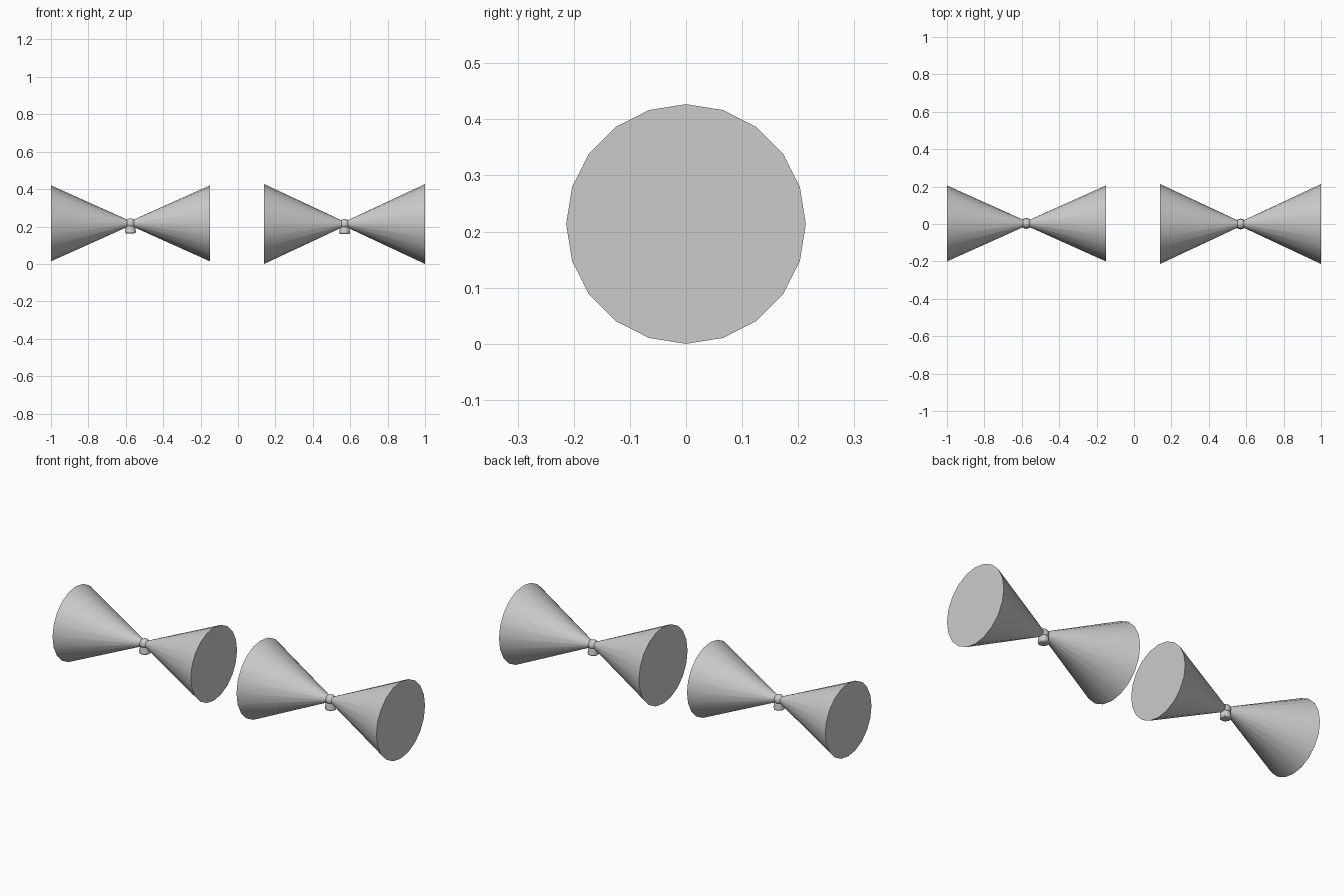
import bpy, math
from mathutils import Matrix

if "Cube" in bpy.data.objects:
    bpy.data.objects.remove(bpy.data.objects["Cube"])

grey = bpy.data.materials.new("light_grey")
grey.diffuse_color = (0.6, 0.6, 0.6, 1)
grey.use_nodes = True
grey.node_tree.nodes["Principled BSDF"].inputs["Base Color"].default_value = grey.diffuse_color


def finish(name, angle=40):
    ob = bpy.context.object
    ob.name = name
    ob.data.materials.append(grey)
    bpy.ops.object.shade_smooth_by_angle(angle=math.radians(angle))
    return ob


def bow(label, x0, x1, y, z, radius):
    mid, half = (x0 + x1) / 2, (x1 - x0) / 2
    # two cones meeting at their narrow ends
    for side, sx in (("left", -1), ("right", 1)):
        bpy.ops.mesh.primitive_cone_add(vertices=20, radius1=radius, radius2=0.012, depth=half)
        ob = finish(f"{label}_{side}_cone")
        turn = Matrix.Rotation(-sx * math.pi / 2, 4, 'Y')
        ob.data.transform(Matrix.Translation((mid + sx * half / 2, y, z)) @ turn)
    # round knot in the middle
    bpy.ops.mesh.primitive_uv_sphere_add(segments=16, ring_count=10, radius=0.027, location=(mid, y, z))
    finish(f"{label}_knot")
    # flared tail under the knot
    bpy.ops.mesh.primitive_cone_add(vertices=12, radius1=0.03, radius2=0.024, depth=0.04,
                                    location=(mid, y, z - 0.033))
    ob = finish(f"{label}_knot_tail")
    bevel = ob.modifiers.new("soft_edges", 'BEVEL')
    bevel.width, bevel.segments = 0.007, 2


bow("left_bow", -1.0, -0.15, 0.003, 0.217, 0.203)
bow("right_bow", 0.14, 1.0, 0.0, 0.2135, 0.2135)
